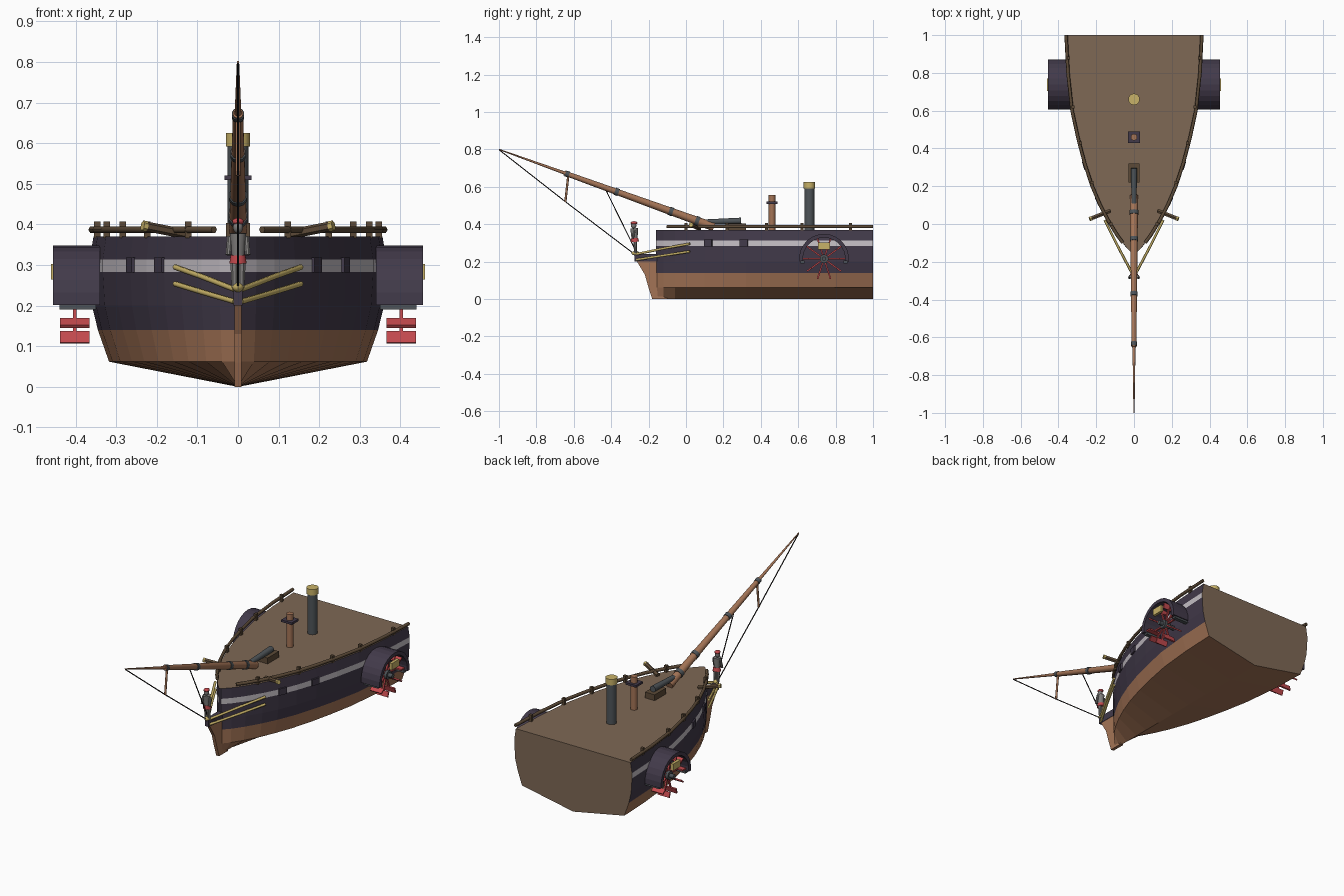
import bpy, bmesh, math
from mathutils import Vector, Matrix

if "Cube" in bpy.data.objects:
    bpy.data.objects.remove(bpy.data.objects["Cube"])


def material(name, rgb):
    lin = [(c / 255 / 12.92) if c < 11 else ((c / 255 + 0.055) / 1.055) ** 2.4 for c in rgb]
    m = bpy.data.materials.new(name)
    m.use_nodes = True
    m.diffuse_color = (*lin, 1)
    m.node_tree.nodes["Principled BSDF"].inputs["Base Color"].default_value = (*lin, 1)
    return m


DECK = material("deck brown", (126, 104, 85))
HULL = material("hull dark purple", (66, 58, 74))
WOOD = material("copper wood", (164, 116, 86))
STRIPE = material("pale stripe", (200, 194, 200))
GOLD = material("brass", (200, 178, 104))
IRON = material("iron grey", (78, 84, 88))
RED = material("paddle red", (196, 74, 78))
RAIL = material("rail brown", (92, 74, 55))
GREY = material("figure grey", (128, 126, 124))
ROPE = material("rope black", (35, 32, 32))


def finish(name, bm, mats, smooth=False):
    bmesh.ops.recalc_face_normals(bm, faces=bm.faces)
    me = bpy.data.meshes.new(name)
    bm.to_mesh(me)
    bm.free()
    for m in mats:
        me.materials.append(m)
    ob = bpy.data.objects.new(name, me)
    bpy.context.collection.objects.link(ob)
    if smooth:
        bpy.ops.object.select_all(action="DESELECT")
        ob.select_set(True)
        bpy.context.view_layer.objects.active = ob
        bpy.ops.object.shade_smooth_by_angle(angle=math.radians(40))
    return ob


def box(name, centre, size, mat, rot=Matrix()):
    bm = bmesh.new()
    bmesh.ops.create_cube(bm, size=1, matrix=Matrix.Translation(centre) @ rot @ Matrix.Diagonal((*size, 1)))
    return finish(name, bm, [mat])


def rod(name, a, b, r1, mat, r2=None, sides=10):
    a, b = Vector(a), Vector(b)
    d = b - a
    bm = bmesh.new()
    bmesh.ops.create_cone(bm, cap_ends=True, segments=sides, radius1=r1, radius2=r1 if r2 is None else r2,
                          depth=d.length,
                          matrix=Matrix.Translation((a + b) / 2) @ d.to_track_quat("Z", "Y").to_matrix().to_4x4())
    return finish(name, bm, [mat], sides > 6)


def ball(name, centre, size, mat):
    bm = bmesh.new()
    bmesh.ops.create_uvsphere(bm, u_segments=10, v_segments=7, radius=1,
                              matrix=Matrix.Translation(centre) @ Matrix.Diagonal((*size, 1)))
    return finish(name, bm, [mat], True)


def tube(name, pts, r, mat):
    cu = bpy.data.curves.new(name, "CURVE")
    cu.dimensions, cu.bevel_depth, cu.bevel_resolution, cu.use_fill_caps = "3D", r, 1, True
    sp = cu.splines.new("POLY")
    sp.points.add(len(pts) - 1)
    for p, co in zip(sp.points, pts):
        p.co = (*co, 1)
    tmp = bpy.data.objects.new(name, cu)
    bpy.context.collection.objects.link(tmp)
    me = bpy.data.meshes.new_from_object(tmp.evaluated_get(bpy.context.evaluated_depsgraph_get()))
    bpy.data.objects.remove(tmp)
    me.materials.clear()
    me.materials.append(mat)
    ob = bpy.data.objects.new(name, me)
    bpy.context.collection.objects.link(ob)


# Hull: plan outline (y, half width) swept through height levels (z, scale)
PLAN = [(-0.16, 0.006), (-0.12, 0.045), (-0.06, 0.09), (0.02, 0.14), (0.1, 0.182), (0.2, 0.225),
        (0.32, 0.265), (0.45, 0.3), (0.6, 0.333), (0.8, 0.355), (1, 0.365)]
LEVELS = [(0.062, 0.87), (0.14, 0.945), (0.2, 0.985), (0.283, 1), (0.313, 1), (0.37, 0.975)]


def width(y):
    for (y0, w0), (y1, w1) in zip(PLAN, PLAN[1:]):
        if y <= y1:
            return w0 + (w1 - w0) * (y - y0) / (y1 - y0)
    return PLAN[-1][1]


bm = bmesh.new()
sections = []
for y, w in PLAN:
    half = [(w * s, z) for z, s in LEVELS]
    ring = [(-x, z) for x, z in reversed(half)] + [(0, 0)] + half
    sections.append([bm.verts.new((x, y, z)) for x, z in ring])
for a, b in zip(sections, sections[1:]):
    for i in range(len(a) - 1):
        bm.faces.new((a[i], a[i + 1], b[i + 1], b[i]))
    bm.faces.new((a[-1], a[0], b[0], b[-1])).material_index = 3
bm.faces.new(sections[0])
bm.faces.new(sections[-1]).material_index = 3
for f in bm.faces:
    z = f.calc_center_median().z
    if f.material_index != 3:
        f.material_index = 0 if z < 0.14 else 2 if 0.283 < z < 0.313 else 1
finish("hull", bm, [WOOD, HULL, STRIPE, DECK])

# Stem: thin curved plate ahead of the bow
bm = bmesh.new()
prof = [(-0.1, 0), (-0.18, 0), (-0.2, 0.06), (-0.22, 0.13), (-0.262, 0.2), (-0.15, 0.2)]
f = bm.faces.new([bm.verts.new((-0.009, y, z)) for y, z in prof])
ext = bmesh.ops.extrude_face_region(bm, geom=[f])
bmesh.ops.translate(bm, vec=(0.018, 0, 0), verts=[v for v in ext["geom"] if isinstance(v, bmesh.types.BMVert)])
finish("stem", bm, [WOOD])
box("stem_cap", (0, -0.215, 0.22), (0.022, 0.12, 0.04), HULL)

# Bowsprit with bands, strut and stays
HEEL, TIP = Vector((0, 0.15, 0.385)), Vector((0, -1, 0.8))


def spar(y):
    return HEEL.lerp(TIP, (0.15 - y) / 1.15)


rod("bowsprit", HEEL, spar(-0.65), 0.023, WOOD, 0.013)
rod("jib_boom", spar(-0.62), TIP, 0.009, WOOD, 0.003)
for y, r in ((0.06, 0.025), (-0.08, 0.023), (-0.37, 0.02), (-0.635, 0.016)):
    rod("bowsprit_band", spar(y + 0.01), spar(y - 0.01), r, IRON)
rod("strut", (0, -0.63, 0.655), (0, -0.645, 0.52), 0.006, WOOD)
for a, b in (((0, -1, 0.798), (0, -0.645, 0.52)), ((0, -0.645, 0.52), (0, -0.27, 0.235)),
             ((0, -0.43, 0.585), (0, -0.27, 0.26))):
    rod("stay", a, b, 0.003, ROPE, sides=5)

# Deck fittings
box("heel_block", (0, 0.27, 0.385), (0.06, 0.1, 0.036), RAIL)
rod("heel_barrel", (0, 0.11, 0.412), (0, 0.295, 0.418), 0.014, IRON, 0.017)
rod("short_mast", (0, 0.46, 0.37), (0, 0.46, 0.555), 0.018, WOOD)
box("mast_plate", (0, 0.46, 0.515), (0.066, 0.06, 0.012), HULL)
rod("funnel", (0, 0.66, 0.37), (0, 0.66, 0.6), 0.027, IRON)
rod("funnel_cap", (0, 0.66, 0.592), (0, 0.66, 0.625), 0.031, GOLD)

# Figurehead
ball("plinth", (0, -0.27, 0.245), (0.014, 0.022, 0.012), GOLD)
for s in (-1, 1):
    rod("leg", (s * 0.008, -0.27, 0.245), (s * 0.009, -0.272, 0.315), 0.008, GREY, 0.011, 8)
    rod("arm", (s * 0.02, -0.275, 0.37), (s * 0.024, -0.285, 0.325), 0.007, GREY, sides=8)
rod("sash", (0, -0.273, 0.305), (0, -0.275, 0.325), 0.022, RED, 0.019)
rod("torso", (0, -0.275, 0.322), (0, -0.277, 0.378), 0.016, GREY, 0.021)
ball("head", (0, -0.28, 0.393), (0.013, 0.015, 0.016), GREY)
ball("hat", (0, -0.278, 0.407), (0.015, 0.018, 0.009), RED)

for s in (-1, 1):
    # Deck rail and posts
    ys = [-0.1] + [p[0] for p in PLAN[2:]]
    tube("rail", [(s * width(y) * 0.985, y, 0.387) for y in ys], 0.009, RAIL)
    for y in (0.0, 0.22, 0.43, 0.62, 0.88):
        box("rail_post", (s * width(y) * 0.965, y, 0.387), (0.016, 0.016, 0.04), RAIL)

    # Anchor beam
    a, b = Vector((s * 0.125, 0.07, 0.375)), Vector((s * 0.225, 0.03, 0.395))
    rod("anchor_beam", a, b, 0.012, RAIL, sides=6)
    rod("anchor_beam_tip", b, b + (b - a) * 0.1, 0.013, GOLD, sides=6)

    # Bow rails
    for zs in ((0.295, 0.272, 0.24), (0.254, 0.234, 0.21)):
        tube("bow_rail", [(s * x, y, z) for x, y, z in zip((0.155, 0.09, 0.008), (0.02, -0.11, -0.265), zs)],
             0.007, GOLD)
    # Gun ports
    for y in (0.12, 0.31):
        slope = math.atan2(-s * (width(y + 0.05) - width(y - 0.05)), 0.1)
        box("gun_port", (s * width(y), y, 0.3), (0.016, 0.045, 0.036), HULL, Matrix.Rotation(slope, 4, "Z"))

    # Paddle box: half ring strip
    cy, cz = 0.738, 0.215
    bm = bmesh.new()
    arcs = []
    for i in range(15):
        t = math.radians(-6 + 192 * i / 14)
        arcs.append([bm.verts.new((s * x, cy + r * math.cos(t), cz + r * math.sin(t)))
                     for x, r in ((0.34, 0.133), (0.455, 0.133), (0.455, 0.113), (0.34, 0.113))])
    for p, q in zip(arcs, arcs[1:]):
        for k in range(4):
            bm.faces.new((p[k], p[k - 1], q[k - 1], q[k]))
    bm.faces.new(arcs[0])
    bm.faces.new(arcs[-1])
    finish("paddle_box", bm, [HULL])
    box("paddle_box_plate", (s * 0.453, cy, 0.283), (0.016, 0.066, 0.038), GOLD)
    for y in (cy - 0.115, cy + 0.115):
        box("paddle_box_foot", (s * 0.395, y, 0.198), (0.09, 0.022, 0.014), IRON)

    # Paddle wheel
    rod("axle", (s * 0.33, cy, cz), (s * 0.445, cy, cz), 0.012, IRON)
    rod("hub", (s * 0.385, cy, cz), (s * 0.42, cy, cz), 0.024, IRON)
    for i in range(10):
        rot = Matrix.Rotation(math.radians(18 + 36 * i), 4, "X")
        c = Vector((s * 0.402, cy, cz))
        box("spoke", c + rot @ Vector((0, 0, 0.06)), (0.009, 0.008, 0.1), RED, rot)
        box("paddle", c + rot @ Vector((0, 0, 0.098)), (0.072, 0.008, 0.03), RED, rot)
